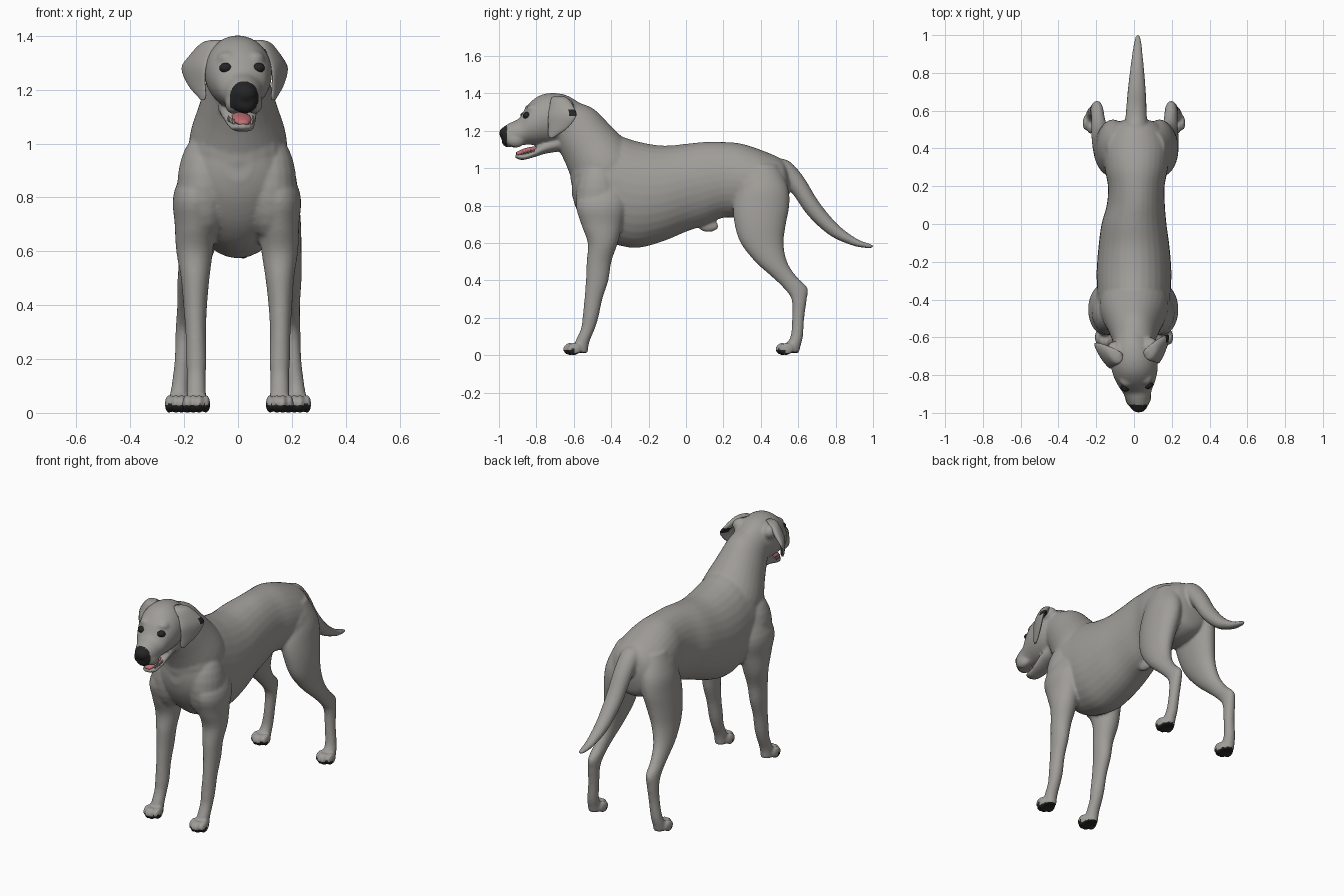
import bpy, bmesh, math
from mathutils import Vector, Matrix

default = bpy.data.objects.get("Cube")
if default:
    bpy.data.objects.remove(default, do_unlink=True)


def material(name, r, g, b):
    mat = bpy.data.materials.new(name)
    mat.use_nodes = True
    mat.diffuse_color = (r, g, b, 1)
    mat.node_tree.nodes["Principled BSDF"].inputs["Base Color"].default_value = (r, g, b, 1)
    return mat


COAT = material("grey coat", 0.35, 0.338, 0.315)
BLACK = material("black skin", 0.018, 0.018, 0.019)
PINK = material("pink tongue", 0.55, 0.16, 0.17)
IVORY = material("ivory teeth", 0.65, 0.62, 0.55)

X, Y, Z = Vector((1, 0, 0)), Vector((0, 1, 0)), Vector((0, 0, 1))
PIVOT = Vector((0, -0.62, 0))
# The head looks slightly to its left
TURN = (Matrix.Translation(PIVOT - 0.012 * X) @ Matrix.Rotation(math.radians(6.5), 4, "Z")
        @ Matrix.Translation(-PIVOT))


def clamp(value):
    return max(0, min(1, value))


def spline(rings, steps=4):
    """Catmull-Rom interpolation of ring tuples (x, y, z, radius u, radius v)."""
    result = []
    last = len(rings) - 1
    for i in range(last):
        quad = [rings[max(0, min(last, i + k))] for k in (-1, 0, 1, 2)]
        for s in range(steps):
            t = s / steps
            result.append([b + 0.5 * t * (c - a + t * (2 * a - 5 * b + 4 * c - d + t * (3 * (b - c) + d - a)))
                           for a, b, c, d in zip(*quad)])
    return result + [rings[-1]]


def loft(bm, rings, u, v, move=Matrix(), sides=32):
    """Skin elliptical sections that all lie in the plane of u and v."""
    loops = []
    for x, y, z, ru, rv in spline(rings):
        centre = Vector((x, y, z))
        angles = [math.tau * k / sides for k in range(sides)]
        loops.append([bm.verts.new(move @ (centre + u * ru * math.cos(a) + v * rv * math.sin(a)))
                      for a in angles])
    faces = [bm.faces.new(loops[0]), bm.faces.new(loops[-1][::-1])]
    for low, high in zip(loops, loops[1:]):
        for k in range(sides):
            n = (k + 1) % sides
            faces.append(bm.faces.new((low[k], high[k], high[n], low[n])))
    bmesh.ops.recalc_face_normals(bm, faces=faces)


def ellipsoid(bm, centre, radii, move=Matrix()):
    matrix = move @ Matrix.Translation(centre) @ Matrix.Diagonal((*radii, 1))
    bmesh.ops.create_uvsphere(bm, u_segments=20, v_segments=12, radius=1, matrix=matrix)


def finish(name, bm, *mats):
    mesh = bpy.data.meshes.new(name)
    bm.to_mesh(mesh)
    bm.free()
    obj = bpy.data.objects.new(name, mesh)
    bpy.context.collection.objects.link(obj)
    for mat in mats:
        mesh.materials.append(mat)
    mesh.shade_smooth()
    return obj


def spans(rows):
    """Turn (y, top, bottom, half width) rows into upright rings; the rear sways to the left."""
    return [(.012 * clamp(y * 8), y, (top + low) / 2, wide, (top - low) / 2)
            for y, top, low, wide in rows]


body = bmesh.new()

# Torso from rump to breastbone
loft(body, spans([
    (.55, .96, .85, .07), (.52, 1.04, .76, .13), (.42, 1.09, .72, .175), (.3, 1.13, .73, .168),
    (.2, 1.14, .735, .15), (.1, 1.14, .695, .154), (0, 1.13, .66, .172), (-.12, 1.12, .61, .188),
    (-.25, 1.14, .575, .198), (-.35, 1.17, .585, .195), (-.45, 1.18, .62, .19),
    (-.53, 1.12, .69, .165), (-.585, 1.05, .78, .115), (-.61, .98, .86, .05)]), X, Z)
ellipsoid(body, (.01, .12, .69), (.022, .055, .032))

# Neck, blended into the breast
loft(body, [(0, -.35, .9, .16, .19), (0, -.44, 1.0, .183, .187), (0, -.53, 1.135, .143, .156),
            (0, -.6, 1.23, .115, .136), (0, -.67, 1.29, .1, .1)], X, Vector((0, .75, .66)))
ellipsoid(body, (0, -.49, .97), (.17, .13, .17))

# Skull with muzzle, then lower jaw
loft(body, spans([
    (-.57, 1.35, 1.22, .06), (-.64, 1.39, 1.15, .108), (-.72, 1.402, 1.13, .125),
    (-.79, 1.385, 1.125, .118), (-.85, 1.335, 1.125, .097), (-.89, 1.27, 1.122, .076),
    (-.93, 1.248, 1.115, .064), (-.965, 1.23, 1.112, .05), (-.985, 1.21, 1.13, .03)]), X, Z, TURN)
loft(body, spans([
    (-.67, 1.18, 1.09, .07), (-.75, 1.15, 1.078, .068), (-.79, 1.125, 1.066, .062),
    (-.83, 1.092, 1.054, .054), (-.88, 1.076, 1.043, .044), (-.915, 1.074, 1.055, .024)]), X, Z, TURN)
ellipsoid(body, (0, -.97, 1.187), (.042, .031, .034), TURN)

# Tail
loft(body, [(.01, .4, 1.0, .05, .05), (.01, .5, 1.0, .06, .058), (.012, .59, .92, .055, .053),
            (.014, .68, .785, .05, .047), (.016, .79, .67, .04, .036), (.018, .9, .605, .028, .022),
            (.02, .97, .585, .019, .015), (.02, 1.0, .58, .009, .009)], X, Vector((0, .6, .8)))

# Legs, shoulders, haunches, face details and toes on both sides
front_leg = [
    (.1, -.42, .98, .06, .08), (.15, -.45, .82, .084, .135), (.155, -.45, .7, .076, .11),
    (.158, -.445, .6, .068, .08), (.157, -.465, .5, .053, .066), (.158, -.475, .4, .044, .06),
    (.157, -.495, .3, .038, .048), (.155, -.511, .2, .038, .042), (.155, -.525, .14, .035, .037),
    (.155, -.555, .07, .036, .038), (.155, -.568, .012, .036, .043)]
hind_leg = [
    (.085, .4, 1.02, .065, .09), (.113, .41, .9, .085, .135), (.128, .402, .8, .085, .15),
    (.145, .397, .7, .077, .137), (.162, .407, .6, .064, .115), (.18, .455, .5, .05, .085),
    (.19, .525, .42, .038, .066), (.195, .585, .36, .034, .064), (.2, .605, .3, .032, .041),
    (.205, .6, .2, .03, .032), (.215, .592, .1, .032, .033), (.22, .57, .05, .036, .043),
    (.22, .56, .012, .036, .044)]
for side in (-1, 1):
    for leg, toe_y, sway in ((front_leg, -.6, -.004), (hind_leg, .535, .012)):
        loft(body, [(side * x + sway * clamp(z * 3 - 1), y, z, *radii) for x, y, z, *radii in leg], X, Y)
        paw_x = leg[-1][0]
        for k in (-1.5, -.5, .5, 1.5):
            forward = .02 if abs(k) < 1 else 0
            ellipsoid(body, (side * (paw_x + .025 * k), toe_y - forward, .033), (.0145, .038, .034))
    ellipsoid(body, (side * .122 - .004, -.47, .84), (.1, .12, .2))
    ellipsoid(body, (side * .095 + .012, .39, .88), (.097, .145, .15))
    ellipsoid(body, (side * .05, -.815, 1.315), (.04, .045, .03), TURN)
    ellipsoid(body, (side * .04, -.915, 1.15), (.03, .05, .04), TURN)
    ellipsoid(body, (side * .095, -.67, 1.335), (.045, .06, .045), TURN)

# Fuse the parts into one skin
dog = finish("body", body, COAT, BLACK)
fuse = dog.modifiers.new("fuse", "REMESH")
fuse.mode = "VOXEL"
fuse.voxel_size = 0.008
fuse.use_smooth_shade = True
relax = dog.modifiers.new("relax", "SMOOTH")
relax.factor = 0.5
relax.iterations = 6
skin = bpy.data.meshes.new_from_object(dog.evaluated_get(bpy.context.evaluated_depsgraph_get()))
dog.modifiers.clear()
dog.data = skin
skin.materials.clear()
for mat in (COAT, BLACK):
    skin.materials.append(mat)

# Black nose tip, soles and claws
for face in skin.polygons:
    x, y, z = face.center
    nose = y < -.958 and z > 1.11
    sole = z < .015 or (z < .05 and face.normal.z < -.5)
    claw = z < .032 and (y < -.6 or 0 < y < .535)
    face.material_index = int(nose or sole or claw)
skin.shade_smooth()

# Hanging ears and eyes
for side, label in ((-1, "right"), (1, "left")):
    ear = bmesh.new()
    flap = [(.075, -.69, 1.385, .025, .02), (.1, -.687, 1.372, .048, .026), (.134, -.68, 1.325, .07, .026),
            (.16, -.68, 1.28, .08, .016), (.152, -.7, 1.22, .058, .012), (.137, -.725, 1.18, .03, .01),
            (.132, -.735, 1.162, .01, .006)]
    loft(ear, [(side * x, *rest) for x, *rest in flap],
         Vector((side * .45, .89, 0)), Vector((.89, -side * .45, 0)), TURN)
    flap_obj = finish(label + "_ear", ear, COAT, BLACK)
    # Small dark marks on the rear and front edges of one ear
    for face in flap_obj.data.polygons:
        x, y, z = face.center
        rear = y > -.63 and 1.285 < z < 1.312
        fore = y < -.725 and 1.335 < z < 1.375
        face.material_index = int(side > 0 and (rear or fore))

    eye = bmesh.new()
    ellipsoid(eye, (side * .061, -.859, 1.281), (.024, .022, .019), TURN)
    finish(label + "_eye", eye, BLACK)

# Tongue
tongue = bmesh.new()
loft(tongue, spans([(-.78, 1.12, 1.09, .03), (-.84, 1.112, 1.08, .035),
                    (-.88, 1.1, 1.07, .032), (-.91, 1.085, 1.066, .016)]), X, Z, TURN)
finish("tongue", tongue, PINK)

# Lower teeth along the sides of the jaw
teeth = bmesh.new()
for side in (-1, 1):
    for k in range(5):
        t = k / 5
        place = Matrix.Translation((side * (.046 - .02 * t * t), -.82 - .075 * t, 1.095 - .016 * t))
        bmesh.ops.create_cone(teeth, cap_ends=True, segments=8, radius1=.005, radius2=.002,
                              depth=.018, matrix=TURN @ place)
finish("lower_teeth", teeth, IVORY)
